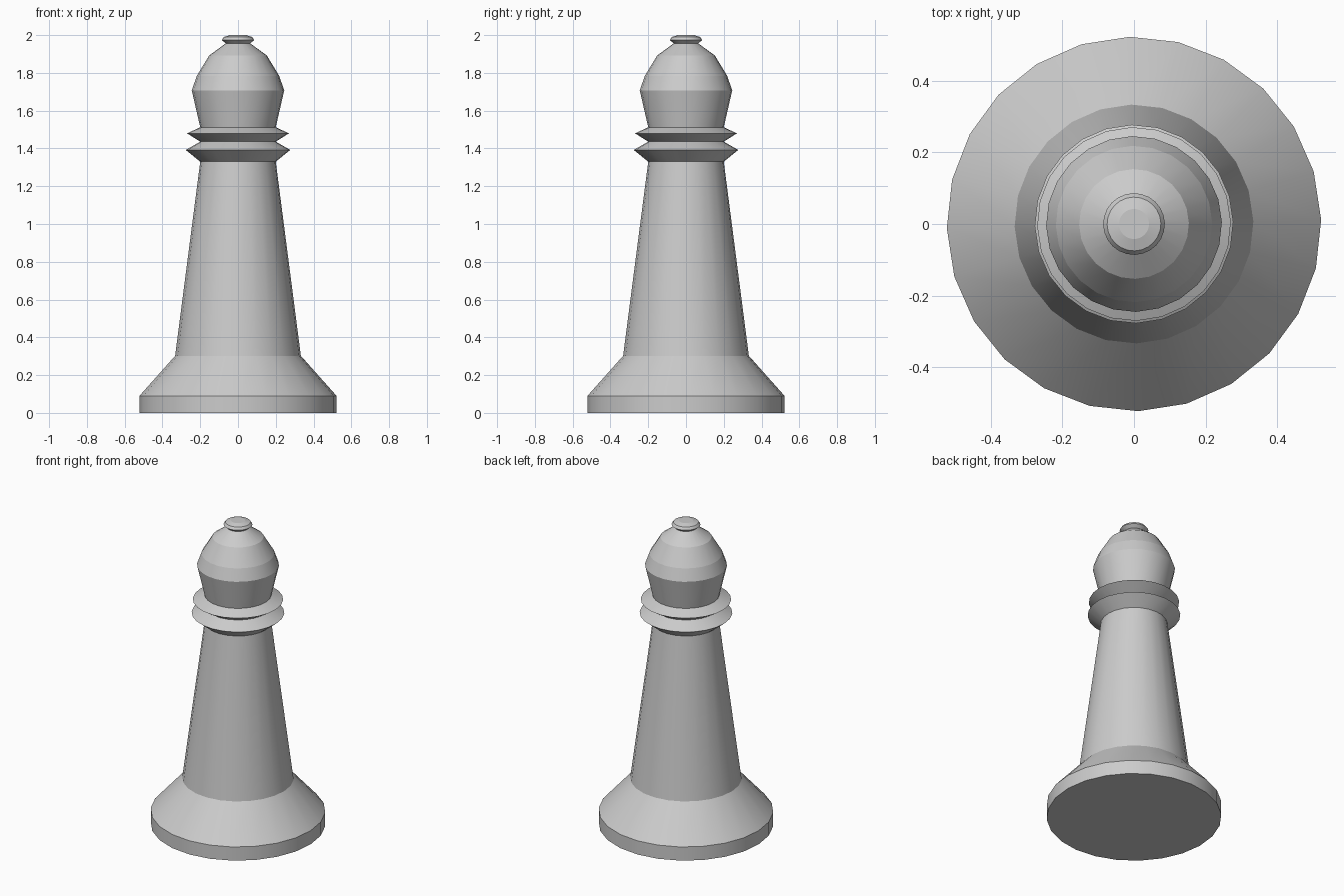
import bpy
import bmesh
from math import cos, sin, pi, radians

if "Cube" in bpy.data.objects:
    bpy.data.objects.remove(bpy.data.objects["Cube"])

SIDES = 24
TURN = radians(1.3)


def lathe(name, profile, cap_bottom=False, cap_top=False):
    """Turn a (radius, height) profile around z, with crisp rings and smooth sides."""
    bm = bmesh.new()
    rings = []
    for r, z in profile:
        angles = [TURN + 2 * pi * i / SIDES for i in range(SIDES)]
        rings.append([bm.verts.new((r * cos(a), r * sin(a), z)) for a in angles])
    for low, high in zip(rings, rings[1:]):
        for i in range(SIDES):
            j = (i + 1) % SIDES
            bm.faces.new((low[i], low[j], high[j], high[i])).smooth = True
    if cap_bottom:
        bm.faces.new(rings[0][::-1])
    if cap_top:
        bm.faces.new(rings[-1])
    for ring in rings:
        for i in range(SIDES):
            edge = bm.edges.get((ring[i], ring[(i + 1) % SIDES]))
            edge.smooth = False
    mesh = bpy.data.meshes.new(name)
    bm.to_mesh(mesh)
    bm.free()
    obj = bpy.data.objects.new(name, mesh)
    bpy.context.collection.objects.link(obj)
    return obj


# Foot with a short rim and sloping shoulder
lathe("base", [(0.522, 0), (0.522, 0.09), (0.333, 0.302)], cap_bottom=True)

# Tapered shaft
lathe("stem", [(0.333, 0.302), (0.2, 1.33)])

# Two sharp-edged collar rings
lathe("lower_collar", [(0.2, 1.33), (0.277, 1.392), (0.2, 1.436)])
lathe("upper_collar", [(0.2, 1.436), (0.27, 1.48), (0.2, 1.512)])

# Flared cup and rounded dome
lathe("head", [(0.2, 1.512), (0.245, 1.708), (0.218, 1.784),
               (0.153, 1.892), (0.065, 1.956)])

# Small button on top
lathe("finial", [(0.065, 1.956), (0.086, 1.974), (0.075, 1.99), (0.042, 2.0)],
      cap_top=True)
